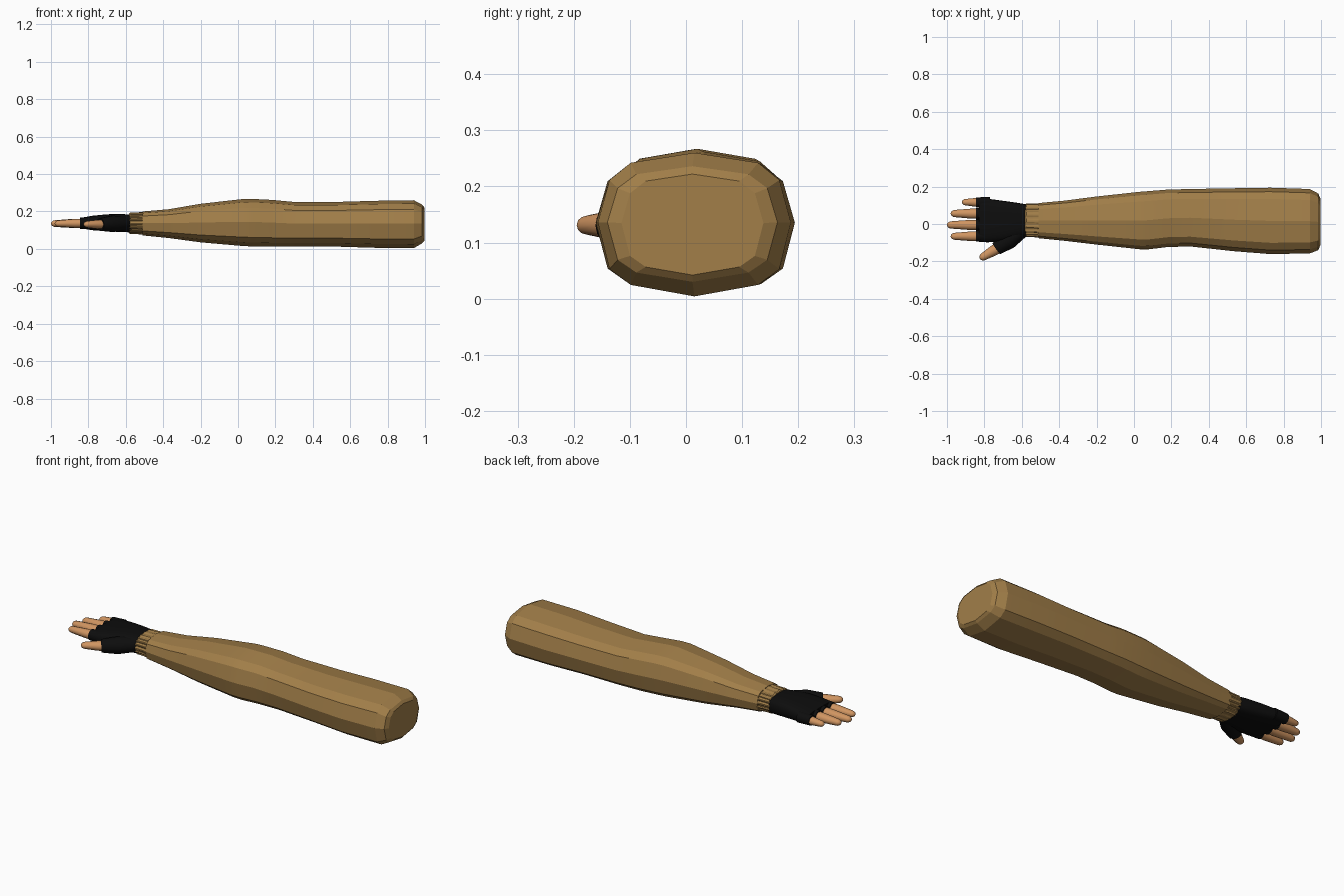
import bpy, bmesh, math
from mathutils import Vector

if "Cube" in bpy.data.objects:
    bpy.data.objects.remove(bpy.data.objects["Cube"])


def material(name, rgb):
    m = bpy.data.materials.new(name)
    m.diffuse_color = (*rgb, 1)
    m.use_nodes = True
    m.node_tree.nodes["Principled BSDF"].inputs["Base Color"].default_value = m.diffuse_color
    return m


TAN = material("tan cloth", (0.36, 0.21, 0.066))
BLACK = material("black knit", (0.004, 0.004, 0.004))
SKIN = material("skin", (0.63, 0.30, 0.12))


def loft(name, rings, mat, angle=None):
    """Skin a list of equal-length point rings and cap both ends."""
    bm = bmesh.new()
    loops = [[bm.verts.new(p) for p in r] for r in rings]
    n = len(loops[0])
    for a, b in zip(loops, loops[1:]):
        for i in range(n):
            bm.faces.new((a[i], a[(i + 1) % n], b[(i + 1) % n], b[i]))
    bm.faces.new(loops[0])
    bm.faces.new(loops[-1])
    bmesh.ops.recalc_face_normals(bm, faces=bm.faces)
    me = bpy.data.meshes.new(name)
    bm.to_mesh(me)
    bm.free()
    me.materials.append(mat)
    ob = bpy.data.objects.new(name, me)
    bpy.context.collection.objects.link(ob)
    if angle:
        bpy.ops.object.select_all(action='DESELECT')
        ob.select_set(True)
        bpy.context.view_layer.objects.active = ob
        bpy.ops.object.shade_smooth_by_angle(angle=math.radians(angle))
    return ob


def section(profile, x, y0, y1, z0, z1):
    """Fit a unit (y, z) profile into a box at station x."""
    cy, cz, hy, hz = (y0 + y1) / 2, (z0 + z1) / 2, (y1 - y0) / 2, (z1 - z0) / 2
    return [Vector((x, cy + hy * u, cz + hz * v)) for u, v in profile]


def superellipse(n, e):
    pts = []
    for i in range(n):
        a = 2 * math.pi * i / n
        c, s = math.cos(a), math.sin(a)
        pts.append((math.copysign(abs(c) ** e, c), math.copysign(abs(s) ** e, s)))
    return pts


def tube(name, stations, mat, n=12, flat=1.0, angle=40):
    """Round tube through (point, radius) stations, all square to its overall axis."""
    d = (Vector(stations[-1][0]) - Vector(stations[0][0])).normalized()
    side = d.cross(Vector((0, 0, 1))).normalized()
    up = side.cross(d)
    rings = []
    for p, r in stations:
        rings.append([Vector(p) + side * r * math.cos(2 * math.pi * i / n)
                      + up * r * flat * math.sin(2 * math.pi * i / n) for i in range(n)])
    return loft(name, rings, mat, angle)


def finger(name, base, tip, r0, r1, flat=1.0):
    """Tapered finger with a rounded tip."""
    b, t = Vector(base), Vector(tip)
    length = (t - b).length
    end = b.lerp(t, 1 - r1 * 1.2 / length)
    st = [(b, r0), (b.lerp(end, 0.5), r0 * 0.98), (end, r1)]
    for k in (0.4, 0.75, 0.95, 1.0):
        st.append((end.lerp(t, k), r1 * max(math.sqrt(1 - k * k), 0.08)))
    tube(name, st, SKIN, 12, flat, 50)


# sleeve: twelve-sided, chamfered at the shoulder end
half = [(0, 1), (0.66, 0.86), (0.88, 0.62), (1, 0.03), (0.88, -0.62), (0.66, -0.84), (0, -1)]
prof = half + [(-u, v) for u, v in half[-2:0:-1]]
sleeve = [(-0.51, -0.076, 0.112, 0.072, 0.200), (-0.37, -0.09, 0.125, 0.058, 0.212),
          (-0.20, -0.11, 0.147, 0.035, 0.241), (0.03, -0.135, 0.172, 0.015, 0.267),
          (0.08, -0.135, 0.176, 0.013, 0.267), (0.18, -0.123, 0.184, 0.012, 0.262),
          (0.30, -0.12, 0.187, 0.012, 0.251), (0.53, -0.145, 0.191, 0.012, 0.251),
          (0.73, -0.161, 0.194, 0.006, 0.257), (0.94, -0.157, 0.187, 0.004, 0.260),
          (0.985, -0.140, 0.163, 0.030, 0.236), (0.996, -0.115, 0.138, 0.042, 0.222)]
loft("sleeve", [section(prof, *s) for s in sleeve], TAN, 12)

# ribbed cuff
ribs = []
for i, (u, v) in enumerate(superellipse(80, 0.85)):
    k = 1.0 if i % 4 < 2 else 0.95
    ribs.append((u * k, v * k))
cuff = [(-0.582, -0.066, 0.105, 0.083, 0.190), (-0.575, -0.070, 0.110, 0.079, 0.195),
        (-0.54, -0.070, 0.110, 0.079, 0.195), (-0.50, -0.074, 0.111, 0.075, 0.198)]
loft("cuff", [section(ribs, *s) for s in cuff], TAN)

# glove palm
palm = [(-0.565, -0.062, 0.103, 0.088, 0.183), (-0.62, -0.075, 0.113, 0.090, 0.186),
        (-0.70, -0.092, 0.124, 0.094, 0.185), (-0.78, -0.098, 0.135, 0.100, 0.177),
        (-0.828, -0.096, 0.139, 0.108, 0.168)]
loft("glove_palm", [section(superellipse(24, 0.65), *s) for s in palm], BLACK, 40)

# thumb mound of the glove
tube("glove_thumb", [((-0.60, -0.035, 0.137), 0.040), ((-0.67, -0.088, 0.134), 0.047),
                     ((-0.737, -0.132, 0.130), 0.036)], BLACK, 14, 0.95)

# four fingers, each with a short glove sleeve
fingers = [("little", 0.115, 0.117, -0.92, 0.024), ("ring", 0.055, 0.056, -0.98, 0.027),
           ("middle", -0.005, -0.005, -1.0, 0.027), ("index", -0.065, -0.066, -0.98, 0.026)]
for name, y0, y1, tip, r in fingers:
    finger(name + "_finger", (-0.79, y0, 0.137), (tip, y1, 0.135), r, r * 0.72, 0.92)
    tube("glove_" + name, [((-0.77, y0, 0.138), r + 0.006), ((-0.845, y0, 0.137), r + 0.003)], BLACK)

# thumb
finger("thumb", (-0.70, -0.112, 0.131), (-0.824, -0.186, 0.131), 0.029, 0.021, 0.85)
